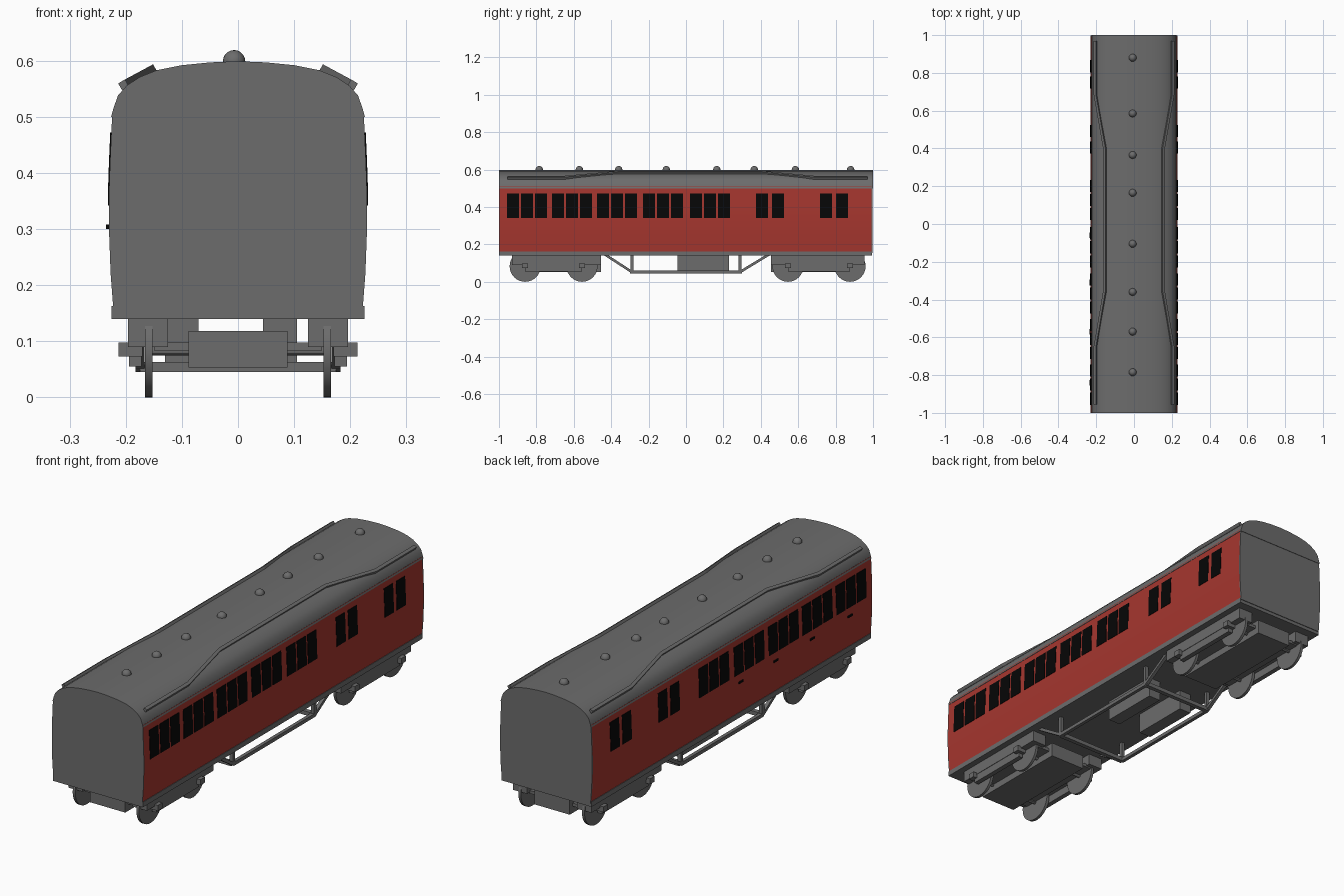
import bpy, bmesh, math
from mathutils import Vector

if "Cube" in bpy.data.objects:
    bpy.data.objects.remove(bpy.data.objects["Cube"])


def mat(name, col):
    m = bpy.data.materials.new(name)
    m.diffuse_color = (*col, 1)
    m.use_nodes = True
    m.node_tree.nodes["Principled BSDF"].inputs["Base Color"].default_value = m.diffuse_color
    return m


GREY = mat("grey", (0.15, 0.15, 0.15))
RED = mat("coach red", (0.38, 0.037, 0.028))
BLACK = mat("window black", (0.002, 0.002, 0.002))


def finish(name, bm, *mats):
    bmesh.ops.recalc_face_normals(bm, faces=bm.faces)
    me = bpy.data.meshes.new(name)
    bm.to_mesh(me)
    bm.free()
    for m in mats:
        me.materials.append(m)
    ob = bpy.data.objects.new(name, me)
    bpy.context.collection.objects.link(ob)
    return ob


def add_box(bm, x0, x1, y0, y1, z0, z1):
    vs = bmesh.ops.create_cube(bm, size=1)["verts"]
    for v in vs:
        v.co = Vector(((x0 + x1) / 2 + v.co.x * (x1 - x0),
                       (y0 + y1) / 2 + v.co.y * (y1 - y0),
                       (z0 + z1) / 2 + v.co.z * (z1 - z0)))


def add_prism(bm, prof, y0, y1):
    """Extrude an x-z outline along y."""
    a = [bm.verts.new((x, y0, z)) for x, z in prof]
    b = [bm.verts.new((x, y1, z)) for x, z in prof]
    n = len(prof)
    bm.faces.new(a)
    bm.faces.new(b)
    for i in range(n):
        j = (i + 1) % n
        bm.faces.new((a[i], a[j], b[j], b[i]))


def add_sweep(bm, path, ux, uz, w):
    """Sweep a rectangle, spanned by ux and uz, along a path."""
    rings = []
    for p in path:
        p = Vector(p)
        rings.append([bm.verts.new(p + ux * a * w + uz * b * w)
                      for a, b in ((-1, -1), (1, -1), (1, 1), (-1, 1))])
    for r, s in zip(rings, rings[1:]):
        for i in range(4):
            j = (i + 1) % 4
            bm.faces.new((r[i], r[j], s[j], s[i]))
    bm.faces.new(rings[0])
    bm.faces.new(rings[-1])


def add_cyl(bm, x, y, z, r, depth, seg):
    vs = bmesh.ops.create_cone(bm, cap_ends=True, segments=seg, radius1=r,
                               radius2=r, depth=depth)["verts"]
    for v in vs:
        v.co = Vector((x + v.co.z, y + v.co.x, z + v.co.y))


def mirror_x(prof):
    return prof + [(-x, z) for x, z in reversed(prof) if x > 0]


SIDE = [(0.222, 0.155), (0.227, 0.22), (0.230, 0.30), (0.230, 0.36),
        (0.228, 0.42), (0.224, 0.51)]
ROOF = [(0.226, 0.50), (0.222, 0.515), (0.214, 0.538), (0.198, 0.556),
        (0.175, 0.571), (0.145, 0.583), (0.10, 0.592), (0.05, 0.597), (0, 0.599)]


def side_x(z):
    for (xa, za), (xb, zb) in zip(SIDE, SIDE[1:]):
        if z <= zb:
            return xa + (xb - xa) * (z - za) / (zb - za)
    return SIDE[-1][0]


# Body shell: red sides, grey ends
bm = bmesh.new()
add_prism(bm, mirror_x(SIDE), -0.997, 0.993)
body = finish("body", bm, RED, GREY)
for p in body.data.polygons:
    if abs(p.normal.x) < 0.5:
        p.material_index = 1

# Grey end panels
for nm, y0, y1 in (("front_end", -1, -0.996), ("back_end", 0.992, 0.998)):
    bm = bmesh.new()
    add_prism(bm, mirror_x(SIDE), y0, y1)
    finish(nm, bm, GREY)

# Arched roof
bm = bmesh.new()
add_prism(bm, mirror_x(ROOF), -1, 1)
roof = finish("roof", bm, GREY)

# Underframe
bm = bmesh.new()
add_box(bm, -0.225, 0.225, -1, 0.995, 0.14, 0.163)
finish("underframe", bm, GREY)

# Roof ventilators
bm = bmesh.new()
for y in (0.88, 0.585, 0.365, 0.165, -0.105, -0.36, -0.57, -0.785):
    vs = bmesh.ops.create_uvsphere(bm, u_segments=16, v_segments=10, radius=0.02)["verts"]
    bmesh.ops.translate(bm, verts=vs, vec=(-0.007, y, 0.599))
vents = finish("roof_ventilators", bm, GREY)

# Rain strips that bow inwards over the middle of the roof
bm = bmesh.new()
for s in (1, -1):
    path = [(s * x, y, z) for x, y, z in (
        (0.204, -0.955, 0.557), (0.204, -0.65, 0.557), (0.154, -0.355, 0.584),
        (0.154, 0.40, 0.584), (0.204, 0.685, 0.557), (0.204, 0.97, 0.557))]
    add_sweep(bm, path, Vector((s * 0.87, 0, -0.5)), Vector((s * 0.5, 0, 0.87)), 0.007)
finish("rain_strips", bm, GREY)

# Windows: five groups of three and two pairs on each side
starts = []
for g in (-0.957, -0.716, -0.475, -0.230, 0.021):
    starts += [g, g + 0.075, g + 0.149]
for g in (0.374, 0.717):
    starts += [g, g + 0.086]
zs = (0.342, 0.36, 0.42, 0.472)
bm = bmesh.new()
for s in (1, -1):
    outline = ([(s * (side_x(z) + 0.002), z) for z in zs]
               + [(s * (side_x(z) - 0.003), z) for z in reversed(zs)])
    for y in starts:
        add_prism(bm, outline, y, y + 0.064)
finish("windows", bm, BLACK)

# Door handles on the left side
bm = bmesh.new()
for y in (-0.06, -0.31, -0.57, -0.84):
    add_box(bm, -0.235, -0.228, y - 0.015, y + 0.015, 0.30, 0.308)
finish("door_handles", bm, BLACK)

# Bogies with wheels, axles and axle boxes
for nm, y0, y1, axles in (("front", -0.93, -0.455, (-0.86, -0.556)),
                          ("back", 0.455, 0.955, (0.545, 0.877))):
    bm = bmesh.new()
    add_box(bm, -0.15, 0.15, y0 + 0.02, y1 - 0.02, 0.084, 0.098)
    add_box(bm, -0.088, 0.088, y0, y1, 0.053, 0.118)
    for s in (1, -1):
        add_box(bm, *sorted((s * 0.125, s * 0.196)), y0, y1, 0.09, 0.142)
        add_box(bm, *sorted((s * 0.172, s * 0.194)), axles[0], axles[1], 0.055, 0.10)
        for y in axles:
            add_box(bm, *sorted((s * 0.17, s * 0.213)), y - 0.016, y + 0.016, 0.073, 0.098)
    finish(nm + "_bogie_frame", bm, GREY)
    bm = bmesh.new()
    for y in axles:
        add_cyl(bm, 0, y, 0.083, 0.008, 0.31, 12)
        for s in (1, -1):
            add_cyl(bm, s * 0.159, y, 0.083, 0.083, 0.013, 32)
    w = finish(nm + "_wheels", bm, GREY)

# Truss rods, posts and cross beams under the middle
bm = bmesh.new()
for s in (1, -1):
    x = s * 0.175
    add_sweep(bm, [(x, -0.44, 0.15), (x, -0.29, 0.053), (x, 0.29, 0.053), (x, 0.45, 0.15)],
              Vector((1, 0, 0)), Vector((0, 0, 1)), 0.008)
    for y in (-0.29, 0.29):
        add_box(bm, x - 0.008, x + 0.008, y - 0.008, y + 0.008, 0.05, 0.142)
for y in (-0.29, 0.29):
    add_box(bm, -0.175, 0.175, y - 0.01, y + 0.01, 0.045, 0.063)
finish("truss", bm, GREY)

# Battery boxes
bm = bmesh.new()
add_box(bm, -0.13, -0.07, -0.045, 0.23, 0.047, 0.142)
add_box(bm, 0.045, 0.105, -0.045, 0.23, 0.047, 0.142)
finish("battery_boxes", bm, GREY)

# Smooth shading on the rounded parts
for ob in (roof, body, vents, bpy.data.objects["front_wheels"], bpy.data.objects["back_wheels"]):
    bpy.ops.object.select_all(action="DESELECT")
    ob.select_set(True)
    bpy.context.view_layer.objects.active = ob
    bpy.ops.object.shade_smooth_by_angle(angle=math.radians(30))
